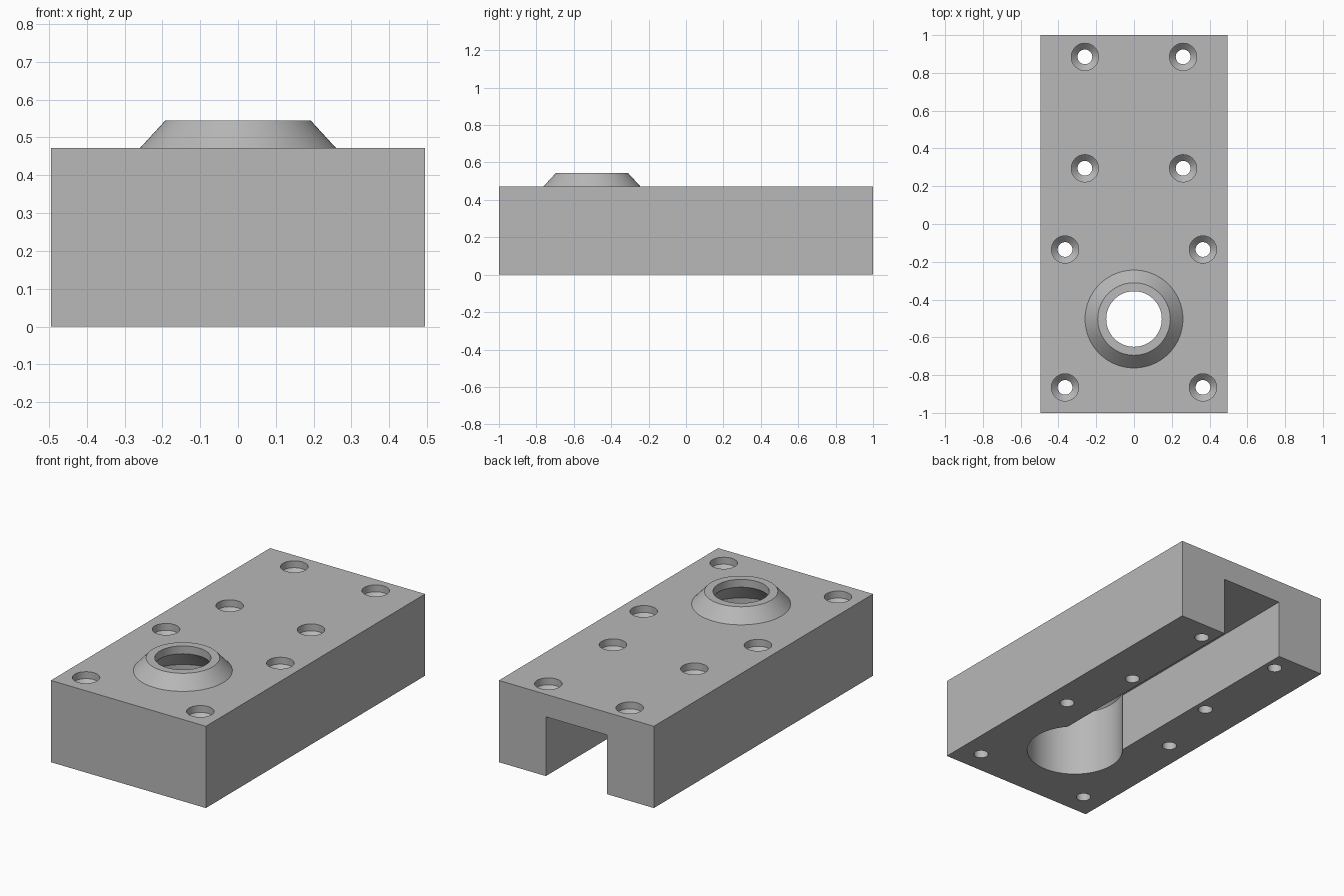
import bpy, bmesh, math
from mathutils import Vector

cube = bpy.data.objects.get("Cube")
if cube:
    bpy.data.objects.remove(cube, do_unlink=True)

grey = bpy.data.materials.new("machined_grey")
grey.use_nodes = True
colour = (0.48, 0.48, 0.48, 1)
grey.diffuse_color = colour
grey.node_tree.nodes["Principled BSDF"].inputs["Base Color"].default_value = colour

TOP = 0.472
BORE_Y = -0.503


def make_object(name, bm):
    bmesh.ops.recalc_face_normals(bm, faces=bm.faces)
    mesh = bpy.data.meshes.new(name)
    bm.to_mesh(mesh)
    bm.free()
    mesh.materials.append(grey)
    obj = bpy.data.objects.new(name, mesh)
    bpy.context.collection.objects.link(obj)
    return obj


def box(name, low, high):
    bm = bmesh.new()
    bmesh.ops.create_cube(bm, size=1)
    low, high = Vector(low), Vector(high)
    for v in bm.verts:
        v.co = (low + high) / 2 + v.co * (high - low)
    return make_object(name, bm)


def turned(name, profile, x, y, sides):
    """Solid of revolution from (radius, z) points, with capped ends."""
    bm = bmesh.new()
    rings = []
    for r, z in profile:
        angles = [2 * math.pi * i / sides for i in range(sides)]
        rings.append([bm.verts.new((x + r * math.cos(a), y + r * math.sin(a), z)) for a in angles])
    for lower, upper in zip(rings, rings[1:]):
        for i in range(sides):
            j = (i + 1) % sides
            bm.faces.new((lower[i], lower[j], upper[j], upper[i]))
    bm.faces.new(rings[0][::-1])
    bm.faces.new(rings[-1])
    return make_object(name, bm)


def combine(target, tool, operation):
    mod = target.modifiers.new(tool.name, 'BOOLEAN')
    mod.object = tool
    mod.operation = operation
    mod.solver = 'EXACT'
    bpy.context.view_layer.objects.active = target
    bpy.ops.object.modifier_apply(modifier=mod.name)
    bpy.data.objects.remove(tool, do_unlink=True)


# Block with a raised conical collar
block = box("mounting_block", (-0.495, -1, 0), (0.495, 1, TOP))
collar = turned("collar", [(0.259, 0.43), (0.259, TOP), (0.192, 0.545)], 0, BORE_Y, 96)
combine(block, collar, 'UNION')

# Round pocket from below, tapering to the collar opening
pocket = turned("pocket_cutter", [(0.26, -0.1), (0.26, 0.385), (0.147, 0.5), (0.147, 0.7)],
                0, BORE_Y, 96)
combine(block, pocket, 'DIFFERENCE')

# Slot open at the back and underneath
slot = box("slot_cutter", (-0.195, BORE_Y, -0.1), (0.195, 1.1, 0.342))
combine(block, slot, 'DIFFERENCE')

# Screw holes: straight recess, conical seat, through bore
screw = [(0.039, -0.1), (0.039, TOP - 0.073), (0.072, TOP - 0.04), (0.072, 0.7)]
for hx, hy in [(0.26, 0.885), (0.26, 0.295), (0.365, -0.135), (0.365, -0.865)]:
    for side in (-1, 1):
        combine(block, turned("screw_hole_cutter", screw, side * hx, hy, 48), 'DIFFERENCE')

# Smooth the turned surfaces, keep the edges crisp
bpy.ops.object.select_all(action='DESELECT')
block.select_set(True)
bpy.context.view_layer.objects.active = block
bpy.ops.object.shade_smooth_by_angle(angle=math.radians(25))
